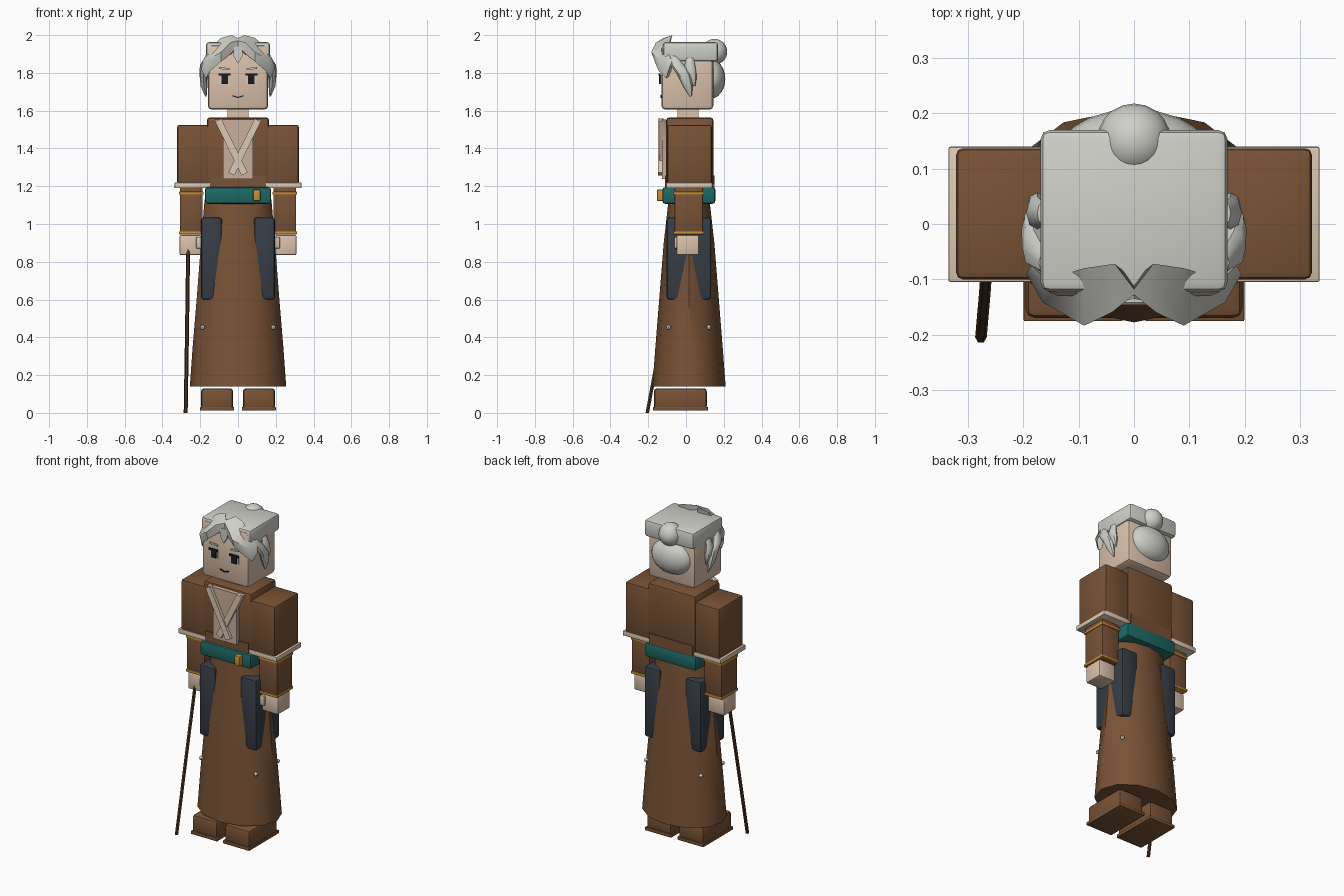
import bpy, bmesh, math
from mathutils import Vector

if "Cube" in bpy.data.objects:
    bpy.data.objects.remove(bpy.data.objects["Cube"])


def mat(name, r, g, b):
    m = bpy.data.materials.new(name)
    m.diffuse_color = (r, g, b, 1)
    m.use_nodes = True
    m.node_tree.nodes["Principled BSDF"].inputs["Base Color"].default_value = m.diffuse_color
    return m


BROWN = mat("robe_brown", .19, .085, .036)
DARK = mat("cane_brown", .075, .036, .019)
SKIN = mat("skin", .72, .54, .41)
CREAM = mat("cream", .72, .58, .45)
TAN = mat("shirt_tan", .60, .43, .32)
HAIR = mat("hair_grey", .63, .63, .59)
TEAL = mat("belt_teal", .012, .14, .13)
GOLD = mat("gold", .58, .27, .035)
SLATE = mat("slate", .038, .047, .062)
BLACK = mat("black", .012, .012, .014)


def finish(name, bm, m, smooth=True):
    bmesh.ops.recalc_face_normals(bm, faces=bm.faces)
    me = bpy.data.meshes.new(name)
    bm.to_mesh(me)
    bm.free()
    me.materials.append(m)
    ob = bpy.data.objects.new(name, me)
    bpy.context.collection.objects.link(ob)
    if smooth:
        bpy.ops.object.select_all(action='DESELECT')
        bpy.context.view_layer.objects.active = ob
        ob.select_set(True)
        bpy.ops.object.shade_smooth_by_angle(angle=math.radians(40))
    return ob


def box(name, x, y, z, m, bevel=0.0):
    """Box from (min, max) ranges, optionally bevelled."""
    bm = bmesh.new()
    bmesh.ops.create_cube(bm, size=1)
    for v in bm.verts:
        v.co = [sum(r) / 2 + c * (r[1] - r[0]) for c, r in zip(v.co, (x, y, z))]
    if bevel:
        bmesh.ops.bevel(bm, geom=bm.edges[:], offset=bevel, segments=2,
                        profile=.5, affect='EDGES')
    return finish(name, bm, m)


def side(s, a, b):
    return tuple(sorted((s * a, s * b)))


def loft(name, rings, m):
    """Skin closed rings of points and cap both ends."""
    bm = bmesh.new()
    vs = [[bm.verts.new(p) for p in r] for r in rings]
    n = len(rings[0])
    for a, b in zip(vs, vs[1:]):
        for i in range(n):
            j = (i + 1) % n
            bm.faces.new((a[i], a[j], b[j], b[i]))
    bm.faces.new(vs[0])
    bm.faces.new(vs[-1])
    return finish(name, bm, m)


def ring(cx, cy, z, rx, ry, n):
    return [(cx + rx * math.cos(2 * math.pi * i / n),
             cy + ry * math.sin(2 * math.pi * i / n), z) for i in range(n)]


def plate(name, pts, y0, y1, m):
    """Front-facing outline in x, z given thickness along y."""
    return loft(name, [[(x, y, z) for x, z in pts] for y in (y0, y1)], m)


def stroke(name, a, b, w, y0, y1, m):
    a, b = Vector(a), Vector(b)
    d = (b - a).normalized() * w / 2
    n = Vector((-d.y, d.x))
    plate(name, [a + n, b + n, b - n, a - n], y0, y1, m)


def ball(name, c, r, m, seg=20):
    bm = bmesh.new()
    bmesh.ops.create_uvsphere(bm, u_segments=seg, v_segments=12, radius=1)
    for v in bm.verts:
        v.co = [o + k * s for o, k, s in zip(c, v.co, r)]
    return finish(name, bm, m)


# Head, neck and torso
box("head", (-.16, .16), (-.13, .145), (1.605, 1.95), SKIN, .022)
box("neck", (-.055, .055), (-.045, .065), (1.54, 1.62), SKIN)
box("torso", (-.165, .165), (-.105, .145), (1.2, 1.565), BROWN, .018)
box("waist", (-.148, .148), (-.111, .15), (1.18, 1.257), BROWN)

# Robe skirt, belt and buckle
loft("skirt", [ring(0, .016, z, rx, ry, 12) for z, rx, ry in
               ((1.13, .177, .108), (.9, .196, .134), (.6, .219, .158),
                (.35, .24, .178), (.14, .255, .194))], BROWN)
box("belt", (-.175, .175), (-.125, .155), (1.107, 1.195), TEAL, .014)
box("buckle", (.08, .118), (-.153, -.11), (1.122, 1.182), GOLD, .005)

# Shirt front and crossed lapels
plate("shirt_front", [(-.125, 1.552), (.125, 1.552), (.08, 1.46), (.08, 1.237),
                      (-.08, 1.237), (-.08, 1.46)], -.128, -.1, TAN)
stroke("lapel_right", (.105, 1.55), (-.035, 1.265), .036, -.14, -.12, CREAM)
stroke("lapel_left", (-.105, 1.55), (.035, 1.265), .036, -.147, -.12, CREAM)

for s, tag in ((-1, "left"), (1, "right")):
    # Arms
    box("sleeve_" + tag, side(s, .15, .322), (-.1, .137), (1.21, 1.525), BROWN, .012)
    box("cuff_" + tag, side(s, .145, .336), (-.105, .14), (1.19, 1.219), CREAM, .004)
    box("forearm_" + tag, side(s, .187, .308), (-.06, .09), (.945, 1.195), BROWN, .005)
    for z in (1.155, .945):
        box("gold_trim_" + tag, side(s, .182, .312), (-.066, .096),
            (z, z + .016), GOLD, .003)
    box("hand_" + tag, side(s, .197, .309), (-.05, .068), (.835, .942), SKIN, .008)
    box("thumb_" + tag, side(s, .183, .222), (-.062, .0), (.87, .932), SKIN, .007)

    # Trousers showing at the skirt corners
    box("trouser_" + tag, side(s, .085, .195), (-.103, .133), (.6, 1.035), SLATE, .014)

    # Boots
    box("boot_" + tag, side(s, .026, .196), (-.17, .11), (.02, .13), BROWN, .016)
    box("sole_" + tag, side(s, .02, .2), (-.176, .116), (.012, .032), BROWN, .003)

    # Hem studs
    for y in (-.092, .122):
        ball("stud_" + tag, (s * .187, y, .453), (.012, .012, .012), HAIR, 8)

    # Eyes and brows
    box("eye_white_" + tag, side(s, .045, .097), (-.136, -.128), (1.742, 1.79), HAIR)
    box("iris_" + tag, side(s, .053, .087), (-.142, -.133), (1.742, 1.79), BLACK)
    box("lid_" + tag, side(s, .04, .102), (-.145, -.136), (1.785, 1.797), BLACK)
    stroke("brow_" + tag, (s * .045, 1.82), (s * .1, 1.826), .01, -.138, -.129, HAIR)
    stroke("mouth_" + tag, (0, 1.67), (s * .03, 1.68), .006, -.136, -.128, BLACK)

    # Swept fringe: back-top, bulge, lower edge and inner edge per section
    fringe = [
        [(0, -.118, 1.985), (0, -.128, 1.97), (0, -.135, 1.94), (0, -.1, 1.91)],
        [(.035, -.072, 2.0), (.04, -.16, 1.96), (.035, -.15, 1.905), (.04, -.1, 1.89)],
        [(.09, -.08, 1.985), (.09, -.184, 1.91), (.09, -.165, 1.86), (.1, -.1, 1.87)],
        [(.16, -.1, 1.92), (.165, -.142, 1.865), (.147, -.145, 1.81), (.15, -.1, 1.83)],
        [(.185, -.075, 1.86), (.195, -.09, 1.82), (.172, -.105, 1.77), (.15, -.08, 1.79)],
    ]
    loft("fringe_" + tag, [[(s * x, y, z) for x, y, z in r] for r in fringe], HAIR)

    # Side locks over the ears
    for path in (
            [(.16, -.07, 1.89, .012, .02), (.182, -.045, 1.84, .02, .035),
             (.184, -.01, 1.79, .02, .035), (.18, .01, 1.73, .018, .026),
             (.17, .025, 1.675, .004, .005)],
            [(.165, .02, 1.88, .01, .02), (.175, .02, 1.83, .02, .03),
             (.175, .035, 1.78, .018, .022), (.17, .045, 1.73, .003, .004)]):
        loft("side_lock_" + tag,
             [ring(s * x, y, z, rx, ry, 8) for x, y, z, rx, ry in path], HAIR)

# Hair cap, small centre lock, bun and back hair
box("hair_cap", (-.169, .169), (-.122, .17), (1.86, 1.963), HAIR, .016)
plate("forehead_lock", [(-.022, 1.94), (.022, 1.94), (.025, 1.89), (0, 1.85),
                        (-.025, 1.89)], -.142, -.12, HAIR)
ball("bun", (0, .151, 1.912), (.067, .067, .068), HAIR)
ball("back_hair", (0, .13, 1.768), (.135, .078, .105), HAIR)

# Walking cane
loft("cane", [ring(x, y, z, .0105, .0105, 6) for x, y, z in
              ((-.264, -.04, .87), (-.27, -.125, .43), (-.277, -.205, 0))], DARK)
